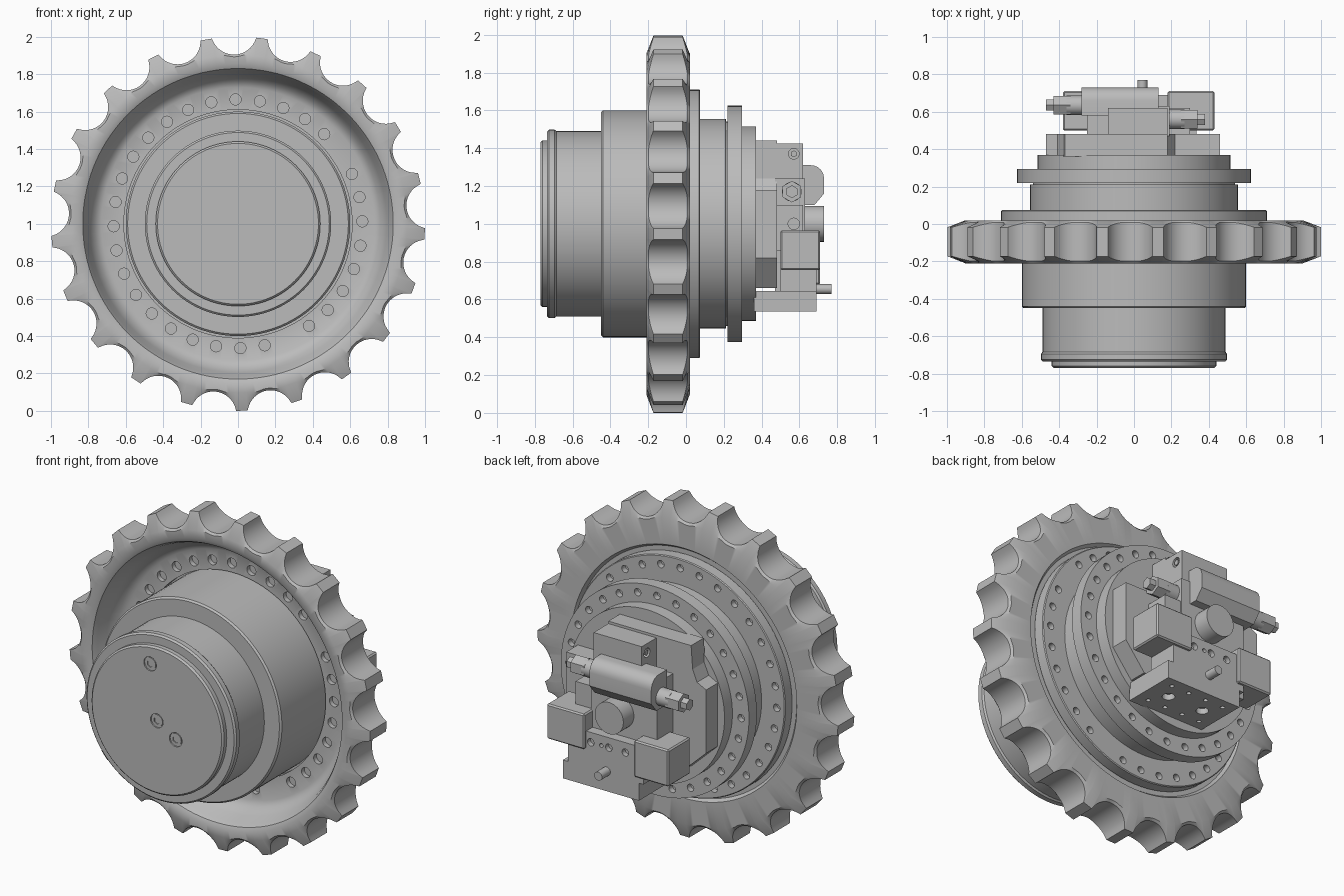
import bpy, bmesh
from math import pi, sin, cos, atan2, hypot, radians
from mathutils import Matrix, Vector

if "Cube" in bpy.data.objects:
    bpy.data.objects.remove(bpy.data.objects["Cube"])

grey = bpy.data.materials.new("machine grey")
grey.use_nodes = True
grey.diffuse_color = (0.5, 0.5, 0.5, 1)
grey.node_tree.nodes["Principled BSDF"].inputs["Base Color"].default_value = grey.diffuse_color
AXLE = 1.0  # height of the wheel axis


def make(name, bm):
    bmesh.ops.remove_doubles(bm, verts=bm.verts, dist=1e-5)
    bmesh.ops.recalc_face_normals(bm, faces=bm.faces)
    mesh = bpy.data.meshes.new(name)
    bm.to_mesh(mesh)
    bm.free()
    mesh.materials.append(grey)
    ob = bpy.data.objects.new(name, mesh)
    bpy.context.collection.objects.link(ob)
    return ob


def smooth(ob):
    bpy.ops.object.select_all(action='DESELECT')
    ob.select_set(True)
    bpy.context.view_layer.objects.active = ob
    bpy.ops.object.shade_smooth_by_angle(angle=radians(32))


def revolve(name, sections):
    """Join (angle, [(radius, y), ...]) sections around the wheel axis."""
    bm = bmesh.new()
    rings = [[bm.verts.new((r * cos(a), y, AXLE + r * sin(a))) for r, y in prof]
             for a, prof in sections]
    for i, ring in enumerate(rings):
        prev = rings[i - 1]
        for j in range(len(ring)):
            bm.faces.new((prev[j - 1], prev[j], ring[j], ring[j - 1]))
    return make(name, bm)


def lathe(name, prof, n=96):
    return revolve(name, [(2 * pi * i / n, prof) for i in range(n)])


def add_rod(bm, start, end, r, sides):
    start, end = Vector(start), Vector(end)
    d = end - start
    mat = Matrix.Translation((start + end) / 2) @ d.to_track_quat('Z', 'Y').to_matrix().to_4x4()
    bmesh.ops.create_cone(bm, cap_ends=True, segments=sides, radius1=r, radius2=r,
                          depth=d.length, matrix=mat)


def rod(name, start, end, r, sides=32):
    bm = bmesh.new()
    add_rod(bm, start, end, r, sides)
    ob = make(name, bm)
    smooth(ob)
    return ob


def box(name, x, y, z, bevel=0.0):
    bm = bmesh.new()
    bmesh.ops.create_cube(bm, size=1)
    for v in bm.verts:
        v.co = [s[0] if c < 0 else s[1] for c, s in zip(v.co, (x, y, z))]
    if bevel:
        bmesh.ops.bevel(bm, geom=bm.edges[:], offset=bevel, segments=1, affect='EDGES')
    return make(name, bm)


def prism(name, outline, to_point, lo, hi):
    bm = bmesh.new()
    a, b = [[bm.verts.new(to_point(p, q, d)) for p, q in outline] for d in (lo, hi)]
    bm.faces.new(a)
    bm.faces.new(b)
    for i in range(len(a)):
        bm.faces.new((a[i - 1], a[i], b[i], b[i - 1]))
    return make(name, bm)


def drill(ob, holes):
    """Cut round or six-sided holes given as (start, end, radius, sides)."""
    bm = bmesh.new()
    for h in holes:
        add_rod(bm, *h)
    cutter = make("hole_cutter", bm)
    cutter.hide_render = True
    mod = ob.modifiers.new("holes", 'BOOLEAN')
    mod.operation, mod.solver, mod.object = 'DIFFERENCE', 'EXACT', cutter
    bpy.ops.object.select_all(action='DESELECT')
    bpy.context.view_layer.objects.active = ob
    bpy.ops.object.modifier_apply(modifier=mod.name)
    bpy.data.objects.remove(cutter)


def bolt_circle(r, n, y0, y1, hole, skip=()):
    spots = [(r * cos(a), r * sin(a)) for a in
             (2 * pi * (i + 0.1) / n for i in range(n) if i not in skip)]
    return [((x, y0, AXLE + z), (x, y1, AXLE + z), hole, 16) for x, z in spots]


# Toothed sprocket ring: roller gaps cut as arcs, tips chamfered on both sides
TEETH, PITCH, GAP_R, GAP_C = 21, 2 * pi / 21, 0.123, 1.028


def tooth_section(angle, r):
    root = min(r, 0.915)
    ch = 0.012 + 0.3 * (r - root)
    return angle, [(0.61, 0.0), (0.61, -0.04), (0.73, -0.04), (0.765, -0.06), (0.795, -0.11),
                   (0.815, -0.17), (0.83, -0.198), (0.855, -0.21), (root - 0.012, -0.21),
                   (r, -0.21 + ch), (r, 0.02 - ch), (root - 0.012, 0.02),
                   (0.75, 0.02), (0.735, 0.0)]


sections = []
for t in range(TEETH):
    mid = radians(-88.8) + (t + 0.5) * PITCH
    for k in range(-9, 10):
        a = k / 9 * radians(77.5)
        u, v = GAP_C - GAP_R * cos(a), GAP_R * sin(a)
        sections.append(tooth_section(mid + atan2(v, u), min(1.0, hypot(u, v))))
sprocket = revolve("sprocket_ring", sections)
drill(sprocket, bolt_circle(0.665, 32, -0.06, -0.012, 0.03, skip=(3, 26)))
smooth(sprocket)

# Gearbox hub with front cover, stepped drum and rear flanges
hub = lathe("gearbox_hub", [
    (0, -0.77), (0.43, -0.77), (0.44, -0.76), (0.44, -0.735), (0.488, -0.735), (0.498, -0.725),
    (0.498, -0.695), (0.49, -0.685), (0.49, -0.45), (0.59, -0.45), (0.6, -0.44), (0.6, 0.002),
    (0.705, 0.002), (0.71, 0.007), (0.71, 0.07), (0.705, 0.075), (0.555, 0.075), (0.555, 0.21),
    (0.54, 0.212), (0.54, 0.22), (0.625, 0.22), (0.625, 0.295), (0.515, 0.295), (0.515, 0.37),
    (0, 0.37)])
holes = bolt_circle(0.655, 32, 0.04, 0.1, 0.022, skip=(3, 26))
holes += bolt_circle(0.572, 28, 0.26, 0.32, 0.022)
drill(hub, holes)
plugs = [(-0.045, 1.33), (0, 1.0), (0.125, 0.92)]
drill(hub, [((x, -0.8, z), (x, -0.762, z), 0.042, 24) for x, z in plugs])
smooth(hub)

# Cover plugs with six-sided sockets
for i, (x, z) in enumerate(plugs):
    plug = rod(f"cover_plug_{i + 1}", (x, -0.768, z), (x, -0.74, z), 0.036, 24)
    drill(plug, [((x, -0.78, z), (x, -0.75, z), 0.022, 6)])

# Motor base plate with stepped outline
prism("motor_base", [(-0.37, 1.44), (0.18, 1.44), (0.18, 1.24), (0.22, 1.18), (0.46, 1.18),
                     (0.46, 0.82), (0.33, 0.66), (-0.3, 0.66), (-0.47, 0.82), (-0.47, 1.2),
                     (-0.41, 1.23), (-0.38, 1.3)],
      lambda p, q, d: (p, d, q), 0.36, 0.48)

# Upper port block with a port on each side
port_block = box("upper_port_block", (-0.14, 0.18), (0.47, 0.62), (1.1, 1.425))
drill(port_block, [((s - 0.03, 0.57, 1.37), (s + 0.03, 0.57, 1.37), 0.028, 24)
                   for s in (-0.14, 0.18)])
for side, s in (("right", -0.125), ("left", 0.165)):
    rod(f"{side}_port_screw", (s - 0.012, 0.57, 1.37), (s + 0.012, 0.57, 1.37), 0.018, 6)

# Motor body and round end cover
box("motor_body", (-0.25, 0.19), (0.47, 0.63), (0.64, 1.24))
rod("end_cover", (0, 0.5, 1.0), (0, 0.73, 1.0), 0.095, 40)

# Relief valve housing with rounded back edge
arc = [(0.66 + 0.07 * cos(a), 1.24 + 0.07 * sin(a)) for a in
       (pi / 2 * i / 6 for i in range(7))]
smooth(prism("valve_housing", [(0.58, 1.1), (0.68, 1.1), (0.73, 1.16)] + arc + [(0.58, 1.31)],
             lambda p, q, d: (d, p, q), -0.28, 0.13))

# Valve cartridges pointing out to both sides
for side, x, d, y, z in (("left", 0.17, 1, 0.56, 1.17), ("right", -0.26, -1, 0.635, 1.17)):
    def at(step):
        return (x + d * step, y, z)
    rod(f"{side}_cartridge_body", at(-0.05), at(0.1), 0.052)
    rod(f"{side}_cartridge_nut", at(0.08), at(0.17), 0.057, 6)
    rod(f"{side}_cartridge_tip", at(0.16), at(0.21), 0.034, 6)

# Side valve boxes with the ported bar between them
box("left_valve_box", (0.18, 0.43), (0.5, 0.71), (0.755, 0.965), 0.008)
box("right_valve_box", (-0.38, -0.15), (0.5, 0.71), (0.68, 0.9), 0.008)
bar = box("port_bar", (-0.2, 0.3), (0.5, 0.69), (0.64, 0.86))
drill(bar, [((x, 0.66, 0.8), (x, 0.72, 0.8), r, 20) for x, r in
            ((0.15, 0.022), (0.08, 0.012), (0.03, 0.022), (-0.08, 0.022))])
drill(port_side := box("side_port_block", (0.15, 0.3), (0.47, 0.62), (0.86, 1.1)),
      [((0.27, 0.57, 1.0), (0.33, 0.57, 1.0), 0.03, 24)])

# Lower connection plate with two pipe ports, each ringed by four bolt holes
plate = box("connection_plate", (-0.17, 0.335), (0.36, 0.69), (0.535, 0.645))
ports = []
for x in (-0.04, 0.2):
    ports.append(((x, 0.53, 0.5), (x, 0.53, 0.57), 0.035, 24))
    ports += [((x + i * 0.06, 0.53 + j * 0.1, 0.5), (x + i * 0.06, 0.53 + j * 0.1, 0.57), 0.013, 12)
              for i in (-1, 1) for j in (-1, 1)]
drill(plate, ports)
rod("drain_pin", (0.045, 0.65, 0.655), (0.045, 0.77, 0.655), 0.026, 24)
